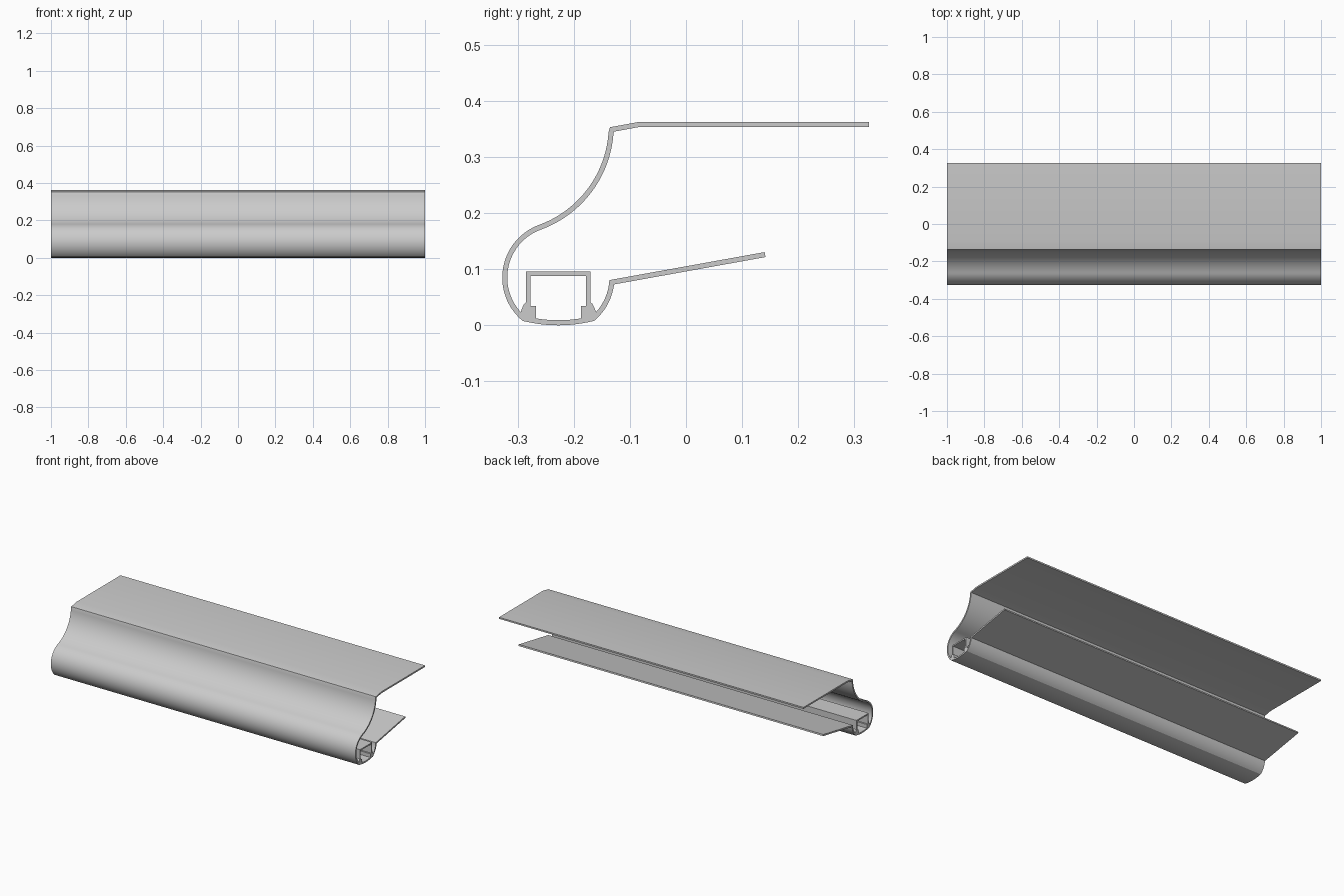
import bpy, bmesh, math
from mathutils import Vector

if "Cube" in bpy.data.objects:
    bpy.data.objects.remove(bpy.data.objects["Cube"])

CY, CZ, R = -0.2275, 0.085, 0.0955   # centre and mid-wall radius of the bulb


def prism(name, outline):
    """Extrude a closed (y, z) outline along the full length in x."""
    bm = bmesh.new()
    a = [bm.verts.new((-1, y, z)) for y, z in outline]
    b = [bm.verts.new((1, y, z)) for y, z in outline]
    n = len(outline)
    bm.faces.new(a)
    bm.faces.new(b[::-1])
    for i in range(n):
        j = (i + 1) % n
        bm.faces.new((a[i], b[i], b[j], a[j]))
    bmesh.ops.recalc_face_normals(bm, faces=bm.faces)
    me = bpy.data.meshes.new(name)
    bm.to_mesh(me)
    bm.free()
    ob = bpy.data.objects.new(name, me)
    bpy.context.collection.objects.link(ob)
    bpy.ops.object.select_all(action='DESELECT')
    ob.select_set(True)
    bpy.context.view_layer.objects.active = ob
    bpy.ops.object.shade_smooth_by_angle(angle=math.radians(20))
    return ob


def thicken(path, t):
    """Mitred outline of constant thickness around an open path."""
    pts = [Vector(p) for p in path]
    dirs = [(q - p).normalized() for p, q in zip(pts, pts[1:])]
    left, right = [], []
    for i, p in enumerate(pts):
        d0, d1 = dirs[max(i - 1, 0)], dirs[min(i, len(dirs) - 1)]
        n0, n1 = Vector((-d0.y, d0.x)), Vector((-d1.y, d1.x))
        m = (n0 + n1).normalized()
        m *= t / 2 / m.dot(n0)
        left.append(p + m)
        right.append(p - m)
    return left + right[::-1]


def arc(cy, cz, r, a0, a1, n):
    angs = [math.radians(a0 + (a1 - a0) * i / n) for i in range(n + 1)]
    return [(cy + r * math.cos(a), cz + r * math.sin(a)) for a in angs]


# Continuous outer shell: top flange, concave face, bulb, belly, lower flange
r2 = 0.193
c2y = CY + (R + r2) * math.cos(math.radians(110))
c2z = CZ + (R + r2) * math.sin(math.radians(110))
path = [(0.326, 0.358), (-0.083, 0.358), (-0.132, 0.349)]
path += arc(c2y, c2z, r2, -4, -70, 20)
path += arc(CY, CZ, R, 110, 230, 28)[1:]
half = R * math.cos(math.radians(50))
path += [(CY + half * u, 0.0045 + 0.0075 * u * u)
         for u in [-1 + i / 6 for i in range(1, 12)]]
path += arc(CY, CZ, R, 310, 355, 12)
path += [(0.141, 0.126)]
prism("shell", thicken(path, 0.009))

# Inner channel, an upside-down U
w = 0.0535
prism("inner_channel", thicken([(CY - w, 0.02), (CY - w, 0.0915),
                                (CY + w, 0.0915), (CY + w, 0.02)], 0.008))

# Feet that join the channel to the bulb
foot = [(0.040, 0.034), (0.051, 0.034), (0.057, 0.041), (0.061, 0.038),
        (0.064, 0.032), (0.068, 0.021), (0.061, 0.012), (0.040, 0.0075)]
for side, s in (("front", -1), ("back", 1)):
    prism(side + "_foot", [(CY + s * y, z) for y, z in foot])
